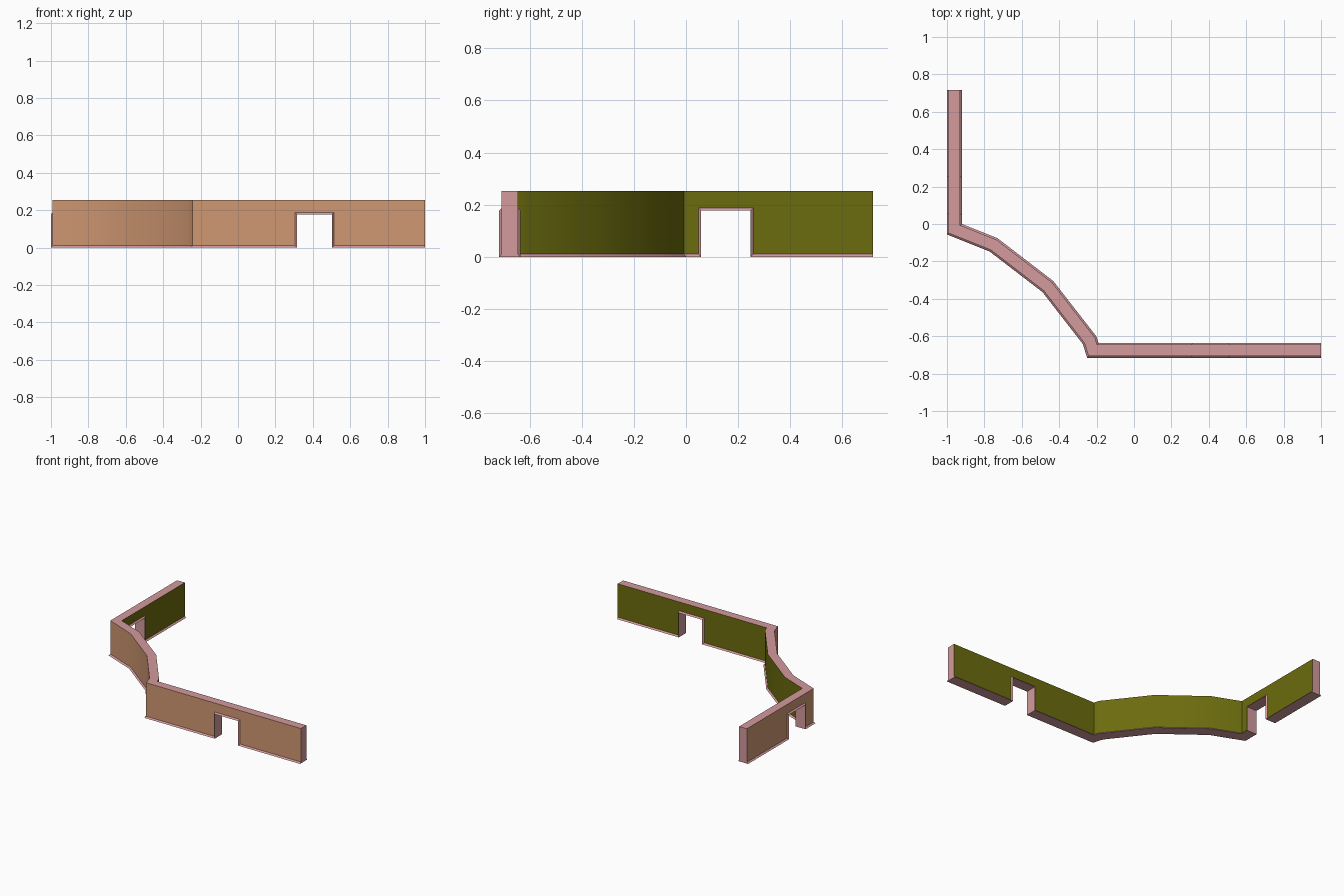
import bpy, bmesh, math
from mathutils import Vector

cube = bpy.data.objects.get("Cube")
if cube:
    bpy.data.objects.remove(cube)


def srgb(*rgb):
    return tuple((c / 255 / 12.92) if c < 11 else ((c / 255 + 0.055) / 1.055) ** 2.4 for c in rgb) + (1,)


def material(name, color):
    m = bpy.data.materials.new(name)
    m.use_nodes = True
    m.diffuse_color = color
    m.node_tree.nodes["Principled BSDF"].inputs["Base Color"].default_value = color
    return m


HEIGHT, HALF, FLARE, DOOR = 0.253, 0.031, 0.01, 0.178
PINK, TAN, OLIVE = range(3)

# Centre line of the wall, from the back end round to the front end
path = [Vector(p) for p in ((-0.96, 0.717), (-0.96, -0.028), (-0.75, -0.112), (-0.46, -0.335),
                            (-0.237, -0.622), (-0.22, -0.676), (1.0, -0.676))]
# Doorways: path segment -> (entry, exit) distance along it
doors = {0: (0.469, 0.659), 5: (0.535, 0.723)}


def normal(i):
    d = (path[i + 1] - path[i]).normalized()
    return Vector((d.y, -d.x))


def mitre(i):
    a, b = normal(max(i - 1, 0)), normal(min(i, len(path) - 2))
    return (a + b) / (1 + a.dot(b))


# Matching edge loops: the flared rim, and the line where the flare meets the flat wall
rim, flush = [], []
for i, p in enumerate(path):
    rim.append((p, mitre(i), 0))
    flush.append((p, mitre(i), FLARE))
    if i in doors:
        n = normal(i)
        d = (path[i + 1] - p).normalized()
        s0, s1 = doors[i]
        for s, z, side in ((s0, 0, -1), (s0, DOOR, -1), (s1, DOOR, 1), (s1, 0, 1)):
            rim.append((p + d * s, n, z))
            flush.append((p + d * (s + side * FLARE), n, z + FLARE))

bm = bmesh.new()
cache = {}


def vert(station, side, half, z):
    p, n, _ = station
    q = p + n * half * side
    key = (round(q.x, 5), round(q.y, 5), round(z, 5))
    if key not in cache:
        cache[key] = bm.verts.new(key)
    return cache[key]


def face(verts, mat):
    bm.faces.new(verts).material_index = mat


def rim_v(i, side):
    return vert(rim[i], side, HALF + FLARE, rim[i][2])


def flush_v(i, side):
    return vert(flush[i], side, HALF, flush[i][2])


def top_v(i, side):
    return vert(flush[i], side, HALF, HEIGHT)


for i in range(len(rim) - 1):
    j = i + 1
    wide = (flush[i][0] - flush[j][0]).length > 1e-4
    # Underside and door reveals
    face([rim_v(i, 1), rim_v(j, 1), rim_v(j, -1), rim_v(i, -1)], PINK)
    if wide:
        face([top_v(i, 1), top_v(j, 1), top_v(j, -1), top_v(i, -1)], PINK)
    for side, mat in ((1, TAN), (-1, OLIVE)):
        # Flared trim along the floor and round the doors, then the wall panel above
        face([rim_v(i, side), rim_v(j, side), flush_v(j, side), flush_v(i, side)], PINK)
        if wide:
            face([flush_v(i, side), flush_v(j, side), top_v(j, side), top_v(i, side)], mat)

# End caps
for i in (0, len(rim) - 1):
    face([rim_v(i, 1), flush_v(i, 1), top_v(i, 1), top_v(i, -1), flush_v(i, -1), rim_v(i, -1)], PINK)

bmesh.ops.recalc_face_normals(bm, faces=bm.faces)
mesh = bpy.data.meshes.new("wall")
bm.to_mesh(mesh)
bm.free()
for m in (material("pink_trim", srgb(212, 155, 158)),
          material("tan_outside", srgb(208, 152, 114)),
          material("olive_inside", srgb(108, 108, 14))):
    mesh.materials.append(m)

wall = bpy.data.objects.new("wall", mesh)
bpy.context.collection.objects.link(wall)
bpy.context.view_layer.objects.active = wall
wall.select_set(True)
bpy.ops.object.shade_smooth_by_angle(angle=math.radians(30))
